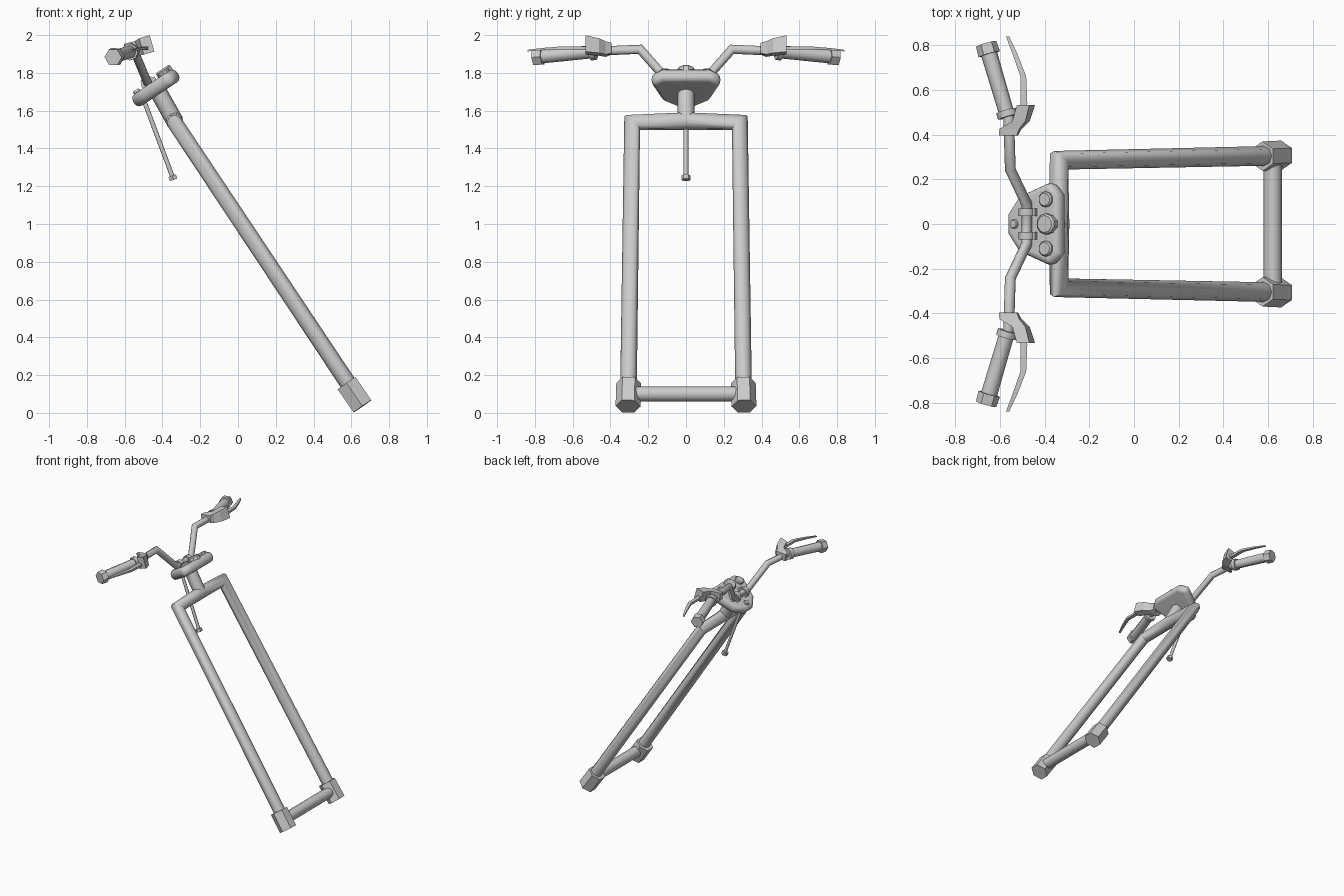
import bpy, bmesh, math
from mathutils import Vector as V

if "Cube" in bpy.data.objects:
    bpy.data.objects.remove(bpy.data.objects["Cube"])

N = V((-0.555, 0, 0.832))      # up along the fork
U = V((0.832, 0, 0.555))       # forward across the console
O = V((-0.435, 0, 1.72))       # console centre


def loft(name, rings, smooth=None):
    """Skin closed rings of points and cap both ends."""
    bm = bmesh.new()
    rs = [[bm.verts.new(p) for p in r] for r in rings]
    n = len(rs[0])
    for a, b in zip(rs, rs[1:]):
        for i in range(n):
            j = (i + 1) % n
            bm.faces.new((a[i], a[j], b[j], b[i]))
    bm.faces.new(rs[0])
    bm.faces.new(rs[-1])
    bmesh.ops.recalc_face_normals(bm, faces=bm.faces)
    me = bpy.data.meshes.new(name)
    bm.to_mesh(me)
    bm.free()
    ob = bpy.data.objects.new(name, me)
    bpy.context.collection.objects.link(ob)
    if smooth:
        bpy.ops.object.select_all(action='DESELECT')
        bpy.context.view_layer.objects.active = ob
        ob.select_set(True)
        bpy.ops.object.shade_smooth_by_angle(angle=math.radians(smooth))
    return ob


def tube(name, pts, radii, sides=8, smooth=50):
    """Tube along a path with mitred corners."""
    pts = [V(p) for p in pts]
    if not isinstance(radii, (list, tuple)):
        radii = [radii] * len(pts)
    d = (pts[1] - pts[0]).normalized()
    ref = V((1, 0, 0)) if abs(d.y) > 0.8 else V((0, 1, 0))
    a = (ref - d * ref.dot(d)).normalized()
    b = d.cross(a)
    ang = [2 * math.pi * i / sides for i in range(sides)]
    offs = [a * math.cos(t) + b * math.sin(t) for t in ang]
    rings = [[pts[0] + o * radii[0] for o in offs]]
    for k in range(1, len(pts)):
        d = (pts[k] - pts[k - 1]).normalized()
        nrm = d
        if k < len(pts) - 1:
            nrm = (d + (pts[k + 1] - pts[k]).normalized()).normalized()
        offs = [o - d * (o.dot(nrm) / d.dot(nrm)) for o in offs]
        rings.append([pts[k] + o * radii[k] for o in offs])
    return loft(name, rings, smooth)


def local(u, v, n):
    return O + U * u + V((0, v, 0)) + N * n


def section(s, y, cx, cz, w, h, tilt):
    """Tilted rectangle in the plane of constant y."""
    c = V((cx, s * y, cz))
    wv = V((math.cos(tilt), 0, math.sin(tilt))) * w / 2
    hv = V((-math.sin(tilt), 0, math.cos(tilt))) * h / 2
    return [c - wv - hv, c + wv - hv, c + wv + hv, c - wv + hv]


# Fork: two legs joined by a crossbar, mitred at the corners
tube("fork_frame", [(0.62, -0.305, 0.10), (-0.335, -0.285, 1.537), (-0.335, 0, 1.545),
                    (-0.335, 0.285, 1.537), (0.62, 0.305, 0.10)],
     [0.044, 0.042, 0.047, 0.042, 0.044])
tube("axle", [(0.62, -0.3, 0.1), (0.62, 0.3, 0.1)], 0.041)
tube("steering_stem", [(-0.335, 0, 1.545), local(0, 0, -0.02)], 0.046)

# Console plate
half = [(0.14, 0.13), (0.09, 0.19), (-0.08, 0.125), (-0.14, 0.045)]
outline = half + [(u, -v) for u, v in reversed(half)]
plate = loft("console", [[local(u, v, n) for u, v in outline] for n in (-0.037, 0.037)])
bev = plate.modifiers.new("round", 'BEVEL')
bev.width = 0.03
bev.segments = 3
bev.limit_method = 'ANGLE'
bev.angle_limit = math.radians(60)
for p in plate.data.polygons:
    p.use_smooth = True
plate.modifiers.new("normals", 'WEIGHTED_NORMAL')

# Dials and ignition switch
for name, u, v, r, h in [("dial_middle", 0.085, 0, 0.047, 0.065),
                         ("dial_left", 0.077, 0.11, 0.035, 0.055),
                         ("dial_right", 0.077, -0.11, 0.035, 0.055),
                         ("ignition", -0.095, 0, 0.021, 0.05)]:
    tube(name, [local(u, v, 0.02), local(u, v, h - 0.008), local(u, v, h)],
         [r, r, r * 0.82], 10, 30)

# Steering rod with a foot
top, foot = V((-0.515, 0, 1.70)), V((-0.345, 0, 1.245))
tube("rod", [top, foot], 0.012)
e = (foot - top).normalized() * 0.012
tube("rod_foot", [foot - e, foot + e], 0.024, 6, 30)

# Handlebar
side = [(-0.48, 0.09, 1.752), (-0.553, 0.243, 1.925), (-0.56, 0.47, 1.915), (-0.65, 0.78, 1.885)]
tube("handlebar", [(x, -y, z) for x, y, z in reversed(side)] + side, 0.024)

for s, tag in ((1, "left"), (-1, "right")):
    def m(x, y, z):
        return V((x, s * y, z))

    # Fork end lug
    tube("fork_lug_" + tag, [m(0.575, 0.303, 0.157), m(0.659, 0.307, 0.035)], 0.066, 6, 30)

    # Handlebar clamp
    tube("clamp_" + tag, [m(-0.48, 0.035, 1.752), m(-0.48, 0.07, 1.752)], 0.036)
    loft("clamp_base_" + tag, [section(s, y, -0.47, 1.745, 0.085, 0.03, 0.588)
                               for y in (0.035, 0.07)])

    # Grip with collar and end cap
    g0, g1 = m(-0.568, 0.49, 1.912), m(-0.655, 0.785, 1.885)
    d = (g1 - g0).normalized()
    tube("grip_" + tag, [g0, g1], [0.034, 0.037])
    tube("grip_collar_" + tag, [g0 - d * 0.012, g0 + d * 0.018], 0.045)
    tube("grip_cap_" + tag, [g1 - d * 0.027, g1 + d * 0.022], [0.05, 0.047], 6, 30)

    # Lever bracket and lever
    loft("lever_bracket_" + tag, [section(s, 0.395, -0.562, 1.928, 0.08, 0.055, 0.1),
                                  section(s, 0.425, -0.552, 1.926, 0.09, 0.07, 0.15),
                                  section(s, 0.46, -0.505, 1.937, 0.06, 0.08, 0.25),
                                  section(s, 0.532, -0.483, 1.948, 0.058, 0.09, 0.28)])
    loft("lever_" + tag, [section(s, 0.45, -0.51, 1.93, 0.036, 0.022, 0),
                          section(s, 0.54, -0.492, 1.931, 0.03, 0.02, 0),
                          section(s, 0.66, -0.495, 1.932, 0.026, 0.016, 0),
                          section(s, 0.76, -0.532, 1.926, 0.022, 0.012, 0),
                          section(s, 0.838, -0.565, 1.918, 0.014, 0.008, 0)], 30)
